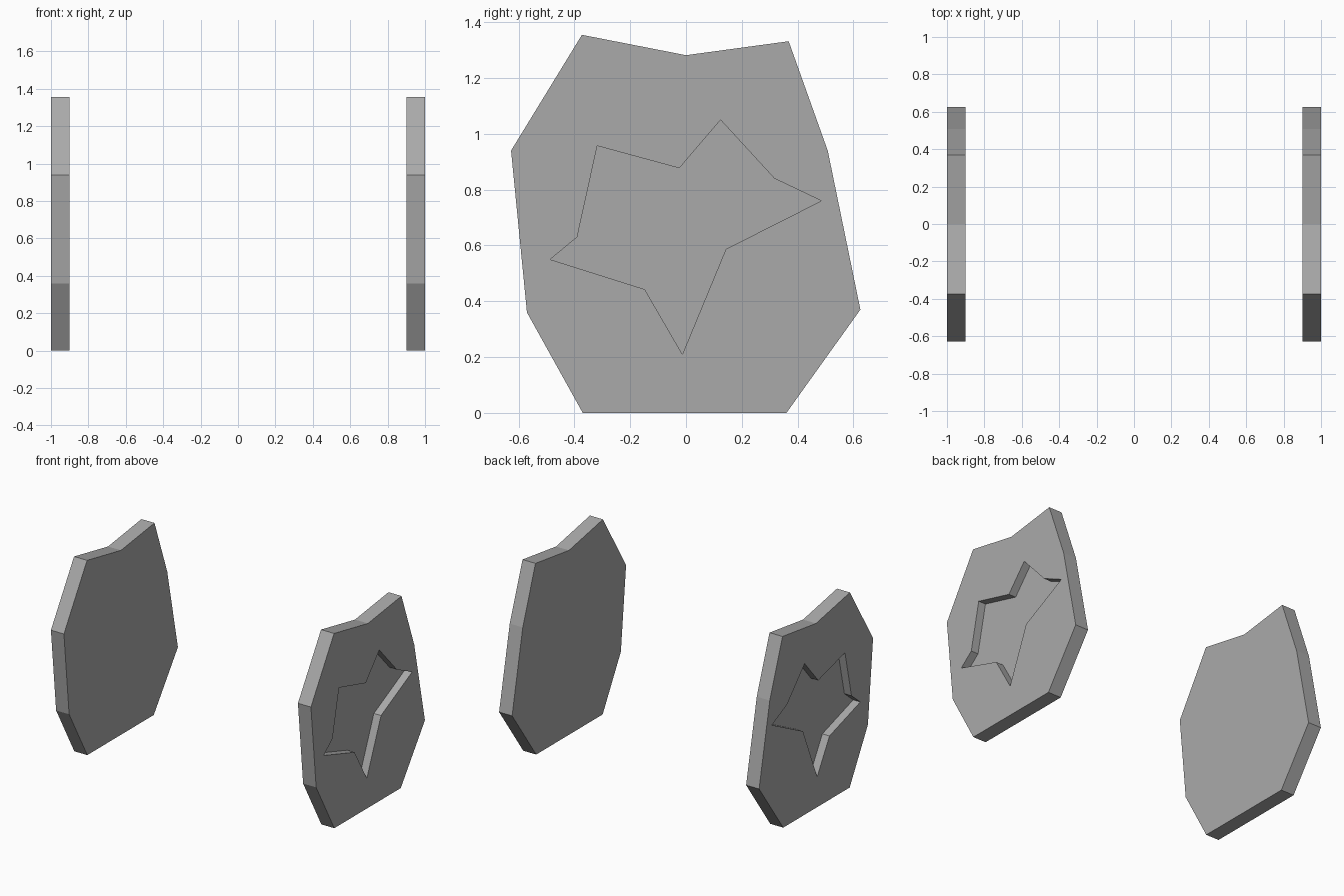
import bpy
import bmesh

cube = bpy.data.objects.get("Cube")
if cube:
    bpy.data.objects.remove(cube, do_unlink=True)

THICKNESS = 0.1
RECESS = 0.055
OUTER = 1.0

# Side profiles as (y, z)
PLATE = [(-0.37, 0), (0.36, 0), (0.625, 0.37), (0.508, 0.94), (0.368, 1.332),
         (0, 1.282), (-0.373, 1.355), (-0.627, 0.94), (-0.57, 0.36)]
STAR = [(0.124, 1.05), (0.317, 0.84), (0.485, 0.76), (0.143, 0.587),
        (-0.013, 0.21), (-0.148, 0.443), (-0.487, 0.55), (-0.39, 0.63),
        (-0.318, 0.957), (-0.024, 0.877)]

grey = bpy.data.materials.new("mid_grey")
grey.use_nodes = True
grey.diffuse_color = (0.4, 0.4, 0.4, 1)
grey.node_tree.nodes["Principled BSDF"].inputs["Base Color"].default_value = grey.diffuse_color


def prism(name, profile, x_start, x_end):
    """Extrude a (y, z) profile along x."""
    bm = bmesh.new()
    face = bm.faces.new([bm.verts.new((x_start, y, z)) for y, z in profile])
    result = bmesh.ops.extrude_face_region(bm, geom=[face], use_keep_orig=True)
    for item in result["geom"]:
        if isinstance(item, bmesh.types.BMVert):
            item.co.x = x_end
    bmesh.ops.recalc_face_normals(bm, faces=bm.faces)
    mesh = bpy.data.meshes.new(name)
    bm.to_mesh(mesh)
    bm.free()
    mesh.materials.append(grey)
    obj = bpy.data.objects.new(name, mesh)
    bpy.context.collection.objects.link(obj)
    return obj


# Two upright plates, each with a star sunk into its outward face
for name, side in (("left_plate", 1), ("right_plate", -1)):
    plate = prism(name, PLATE, side * (OUTER - THICKNESS), side * OUTER)
    cutter = prism(name + "_star_cutter", STAR,
                   side * (OUTER - RECESS), side * (OUTER + THICKNESS))
    cutter.hide_render = True
    cut = plate.modifiers.new("star_recess", "BOOLEAN")
    cut.operation = "DIFFERENCE"
    cut.solver = "EXACT"
    cut.object = cutter
    bpy.context.view_layer.objects.active = plate
    bpy.ops.object.modifier_apply(modifier=cut.name)
    bpy.data.objects.remove(cutter, do_unlink=True)
